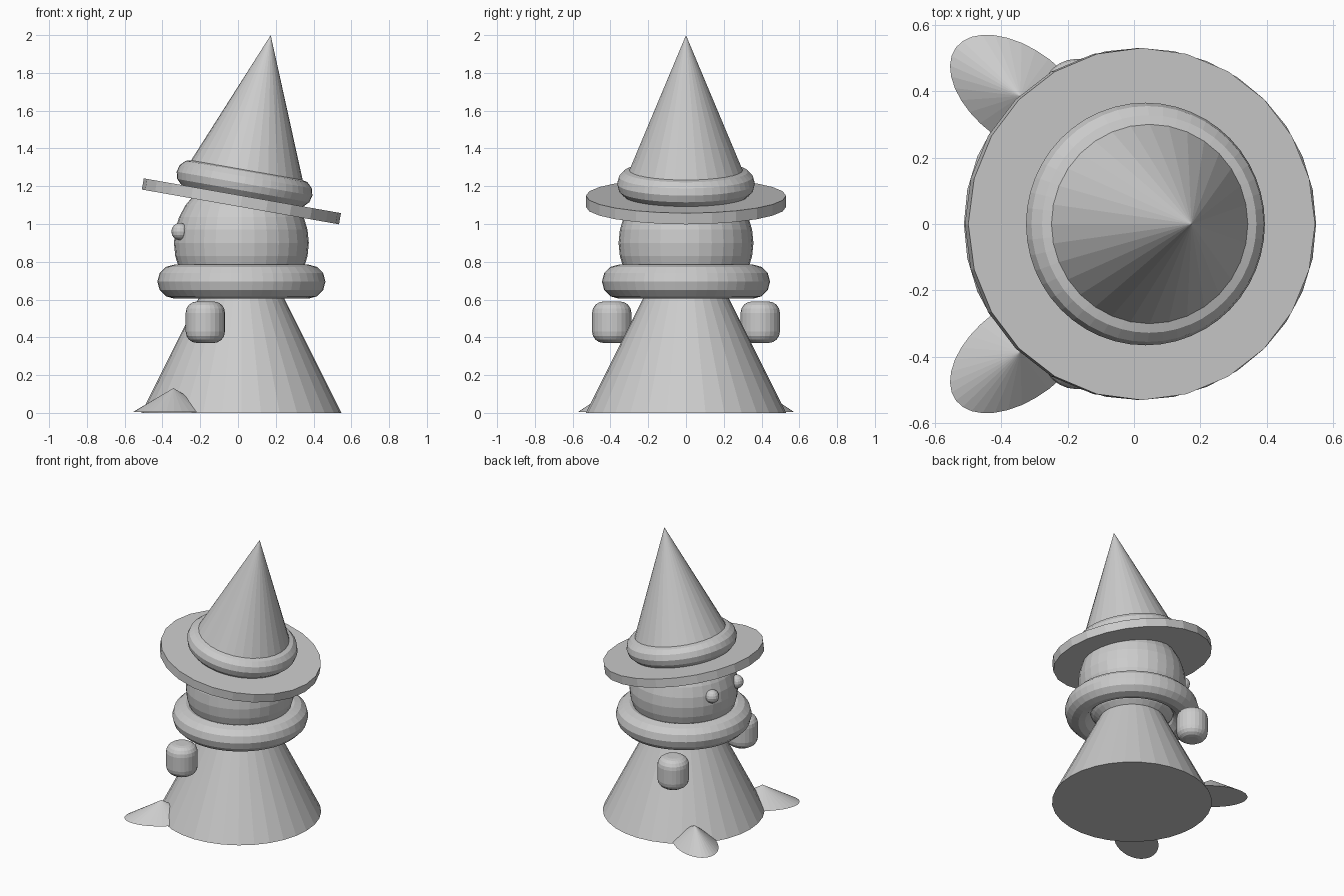
import bpy
from math import radians, sin, cos

if "Cube" in bpy.data.objects:
    bpy.data.objects.remove(bpy.data.objects["Cube"])

CX = 0.018              # body axis
TILT = radians(10)      # hat leans towards +x
BRIM = (CX, 0, 1.12)    # centre of the brim


def finish(name, scale=None):
    ob = bpy.context.object
    ob.name = name
    if scale:
        ob.scale = scale
    return ob


def hat_point(h):
    """Point at height h along the leaning hat axis."""
    return (BRIM[0] + h * sin(TILT), 0, BRIM[2] + h * cos(TILT))


def cone(name, base, r, h, rot=(0, 0, 0), sides=32):
    """Cone placed by its base centre, leaning only about y."""
    loc = (base[0] + h / 2 * sin(rot[1]), base[1], base[2] + h / 2 * cos(rot[1]))
    bpy.ops.mesh.primitive_cone_add(vertices=sides, radius1=r, radius2=0, depth=h,
                                    location=loc, rotation=rot)
    return finish(name)


def ring(name, loc, major, minor, rot=(0, 0, 0)):
    bpy.ops.mesh.primitive_torus_add(major_segments=48, minor_segments=12,
                                     major_radius=major, minor_radius=minor,
                                     location=loc, rotation=rot)
    return finish(name)


def ball(name, loc, r, seg=32, rings=16):
    bpy.ops.mesh.primitive_uv_sphere_add(segments=seg, ring_count=rings, radius=r, location=loc)
    return finish(name)


# Robe, collar and head
cone("robe", (CX, 0, 0), 0.53, 1.06)
ring("collar", (CX, 0, 0.695), 0.355, 0.09)
ball("head", (CX, 0, 0.9), 0.357)

# Leaning hat: brim, band and pointed crown
bpy.ops.mesh.primitive_cylinder_add(vertices=24, radius=0.53, depth=0.06,
                                    location=BRIM, rotation=(0, TILT, 0))
finish("hat_brim")
ring("hat_band", hat_point(0.095), 0.29, 0.075, (0, TILT, 0))
cone("hat_crown", hat_point(0.095), 0.33, 0.798, (0, TILT, 0))

# Paired parts on both sides
for s, side in ((-1, "right"), (1, "left")):
    ball(f"eye_{side}", (-0.307, s * 0.14, 0.96), 0.046, 16, 8)

    # Hand: short cylinder with rounded rims
    bpy.ops.mesh.primitive_cylinder_add(vertices=24, radius=0.104, depth=0.22,
                                        location=(-0.173, s * 0.393, 0.48))
    hand = finish(f"hand_{side}")
    bev = hand.modifiers.new("round", 'BEVEL')
    bev.width = 0.06
    bev.segments = 4
    bev.limit_method = 'ANGLE'
    bev.angle_limit = radians(40)

    # Foot: flattened oval cone turned outwards
    foot = cone(f"foot_{side}", (-0.342, s * 0.385, 0.006), 1, 0.125)
    foot.scale = (0.243, 0.141, 1)
    foot.rotation_euler[2] = -s * radians(37)
